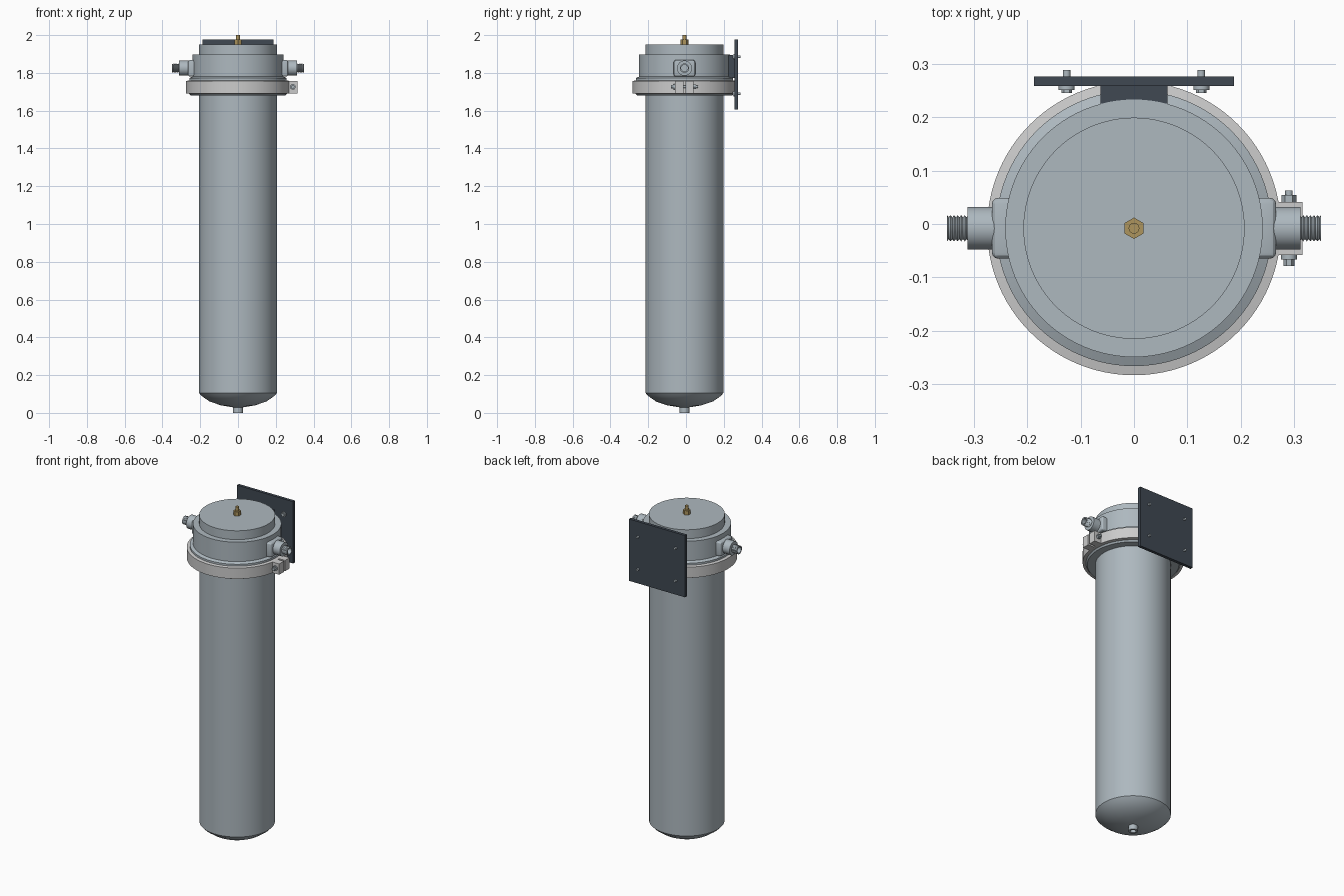
import bpy, bmesh, math
from mathutils import Matrix, Vector

if "Cube" in bpy.data.objects:
    bpy.data.objects.remove(bpy.data.objects["Cube"])

CY = -0.008  # vessel axis in y


def material(name, rgb):
    m = bpy.data.materials.new(name)
    m.diffuse_color = (*rgb, 1)
    m.use_nodes = True
    m.node_tree.nodes["Principled BSDF"].inputs["Base Color"].default_value = m.diffuse_color
    return m


STEEL = material("steel", (0.42, 0.48, 0.52))
CLAMP = material("light_steel", (0.56, 0.58, 0.59))
DARK = material("dark_plate", (0.05, 0.065, 0.085))
BRASS = material("brass", (0.42, 0.30, 0.11))

AXES = {"z": Matrix.Identity(4),
        "x": Matrix.Rotation(math.pi / 2, 4, 'Y'),
        "-x": Matrix.Rotation(-math.pi / 2, 4, 'Y'),
        "y": Matrix.Rotation(-math.pi / 2, 4, 'X')}


def finish(bm, name, mat):
    bmesh.ops.recalc_face_normals(bm, faces=bm.faces)
    me = bpy.data.meshes.new(name)
    bm.to_mesh(me)
    bm.free()
    ob = bpy.data.objects.new(name, me)
    bpy.context.collection.objects.link(ob)
    me.materials.append(mat)
    bpy.ops.object.select_all(action='DESELECT')
    ob.select_set(True)
    bpy.context.view_layer.objects.active = ob
    bpy.ops.object.shade_smooth_by_angle(angle=math.radians(25))
    return ob


def lathe(name, profile, mat=STEEL, origin=(0, CY, 0), axis="z", n=64):
    """Revolve (radius, height) points about the given axis."""
    bm = bmesh.new()
    rings = []
    for r, h in profile:
        if r == 0:
            rings.append([bm.verts.new((0, 0, h))] * n)
        else:
            rings.append([bm.verts.new((r * math.cos(2 * math.pi * i / n),
                                        r * math.sin(2 * math.pi * i / n), h)) for i in range(n)])
    for a, b in zip(rings, rings[1:]):
        for i in range(n):
            j = (i + 1) % n
            bm.faces.new(list(dict.fromkeys((a[i], a[j], b[j], b[i]))))
    bm.transform(Matrix.Translation(Vector(origin)) @ AXES[axis])
    return finish(bm, name, mat)


def box(name, lo, hi, mat=STEEL, bevel=0.0):
    bm = bmesh.new()
    bmesh.ops.create_cube(bm, size=1)
    for v in bm.verts:
        v.co = Vector([lo[k] + (v.co[k] + 0.5) * (hi[k] - lo[k]) for k in range(3)])
    if bevel:
        bmesh.ops.bevel(bm, geom=bm.edges[:], offset=bevel, segments=3,
                        profile=0.5, affect='EDGES')
    return finish(bm, name, mat)


def rod(name, r, a, b, origin, axis, mat=STEEL, n=24):
    return lathe(name, [(0, a), (r, a), (r, b), (0, b)], mat, origin, axis, n)


# Bowl: long cylinder with shallow dished bottom and upper flange
lathe("bowl", [(0, 0.028), (0.03, 0.03), (0.09, 0.04), (0.15, 0.06), (0.19, 0.088),
               (0.206, 0.105), (0.206, 1.68), (0.25, 1.68), (0.258, 1.69),
               (0.258, 1.725), (0, 1.725)], n=96)
# Drain socket
lathe("drain_socket", [(0.026, 0.035), (0.026, 0), (0.016, 0), (0.016, 0.028), (0, 0.028)], n=32)

# Head with stepped cap
lathe("head", [(0, 1.727), (0.258, 1.727), (0.258, 1.772), (0.241, 1.78), (0.241, 1.897),
               (0.207, 1.897), (0.207, 1.95), (0, 1.95)], n=96)

# Clamp band with split lugs
lathe("clamp_band", [(0.25, 1.688), (0.275, 1.692), (0.275, 1.757), (0.25, 1.762),
                     (0.25, 1.688)], CLAMP, n=96)
box("clamp_lug_front", (0.255, -0.058, 1.692), (0.315, CY - 0.006, 1.757), CLAMP)
box("clamp_lug_back", (0.255, CY + 0.006, 1.692), (0.315, 0.041, 1.757), CLAMP)
lug = (0.29, 0, 1.726)
rod("clamp_bolt_shaft", 0.007, -0.06, 0.063, lug, "y")
rod("clamp_bolt_washer", 0.015, -0.066, -0.058, lug, "y")
rod("clamp_bolt_head", 0.010, -0.079, -0.066, lug, "y", n=6)
rod("clamp_bolt_nut", 0.014, 0.041, 0.054, lug, "y", n=6)

# Inlet and outlet: boss, collar, threaded hollow nipple
for side, s, axis in (("right", 1, "x"), ("left", -1, "-x")):
    x0, x1 = sorted((s * 0.2, s * 0.266))
    box(side + "_port_boss", (x0, CY - 0.057, 1.78), (x1, CY + 0.057, 1.868), STEEL, 0.012)
    at = (0, CY, 1.825)
    lathe(side + "_port_collar", [(0.022, 0.255), (0.040, 0.255), (0.040, 0.312),
                                  (0.018, 0.312)], origin=at, axis=axis, n=48)
    thread = [(0.0205 if i % 2 else 0.0245, 0.31 + 0.04 * i / 12) for i in range(13)]
    lathe(side + "_port_thread", thread + [(0.018, 0.35), (0.018, 0.27), (0, 0.27)],
          origin=at, axis=axis, n=40)

# Mounting plate and its block
box("mounting_plate", (-0.187, 0.258, 1.605), (0.187, 0.276, 1.977), DARK)
box("mounting_block", (-0.063, 0.20, 1.772), (0.063, 0.26, 1.896), DARK)
for x in (-0.126, 0.126):
    for z in (1.69, 1.886):
        at = (x, 0, z)
        rod("plate_bolt_shaft", 0.007, 0.25, 0.288, at, "y")
        rod("plate_bolt_washer", 0.015, 0.251, 0.2585, at, "y")
        rod("plate_bolt_head", 0.010, 0.245, 0.252, at, "y", n=6)

# Brass vent valve: hex body with round stem, corners along y
hexa = rod("vent_hex", 0.020, 1.948, 1.976, (0, 0, 0), "z", BRASS, n=6)
hexa.rotation_euler.z = math.pi / 6
hexa.location = (0, CY, 0)
rod("vent_stem", 0.010, 1.97, 2.0, (0, CY, 0), "z", BRASS)
